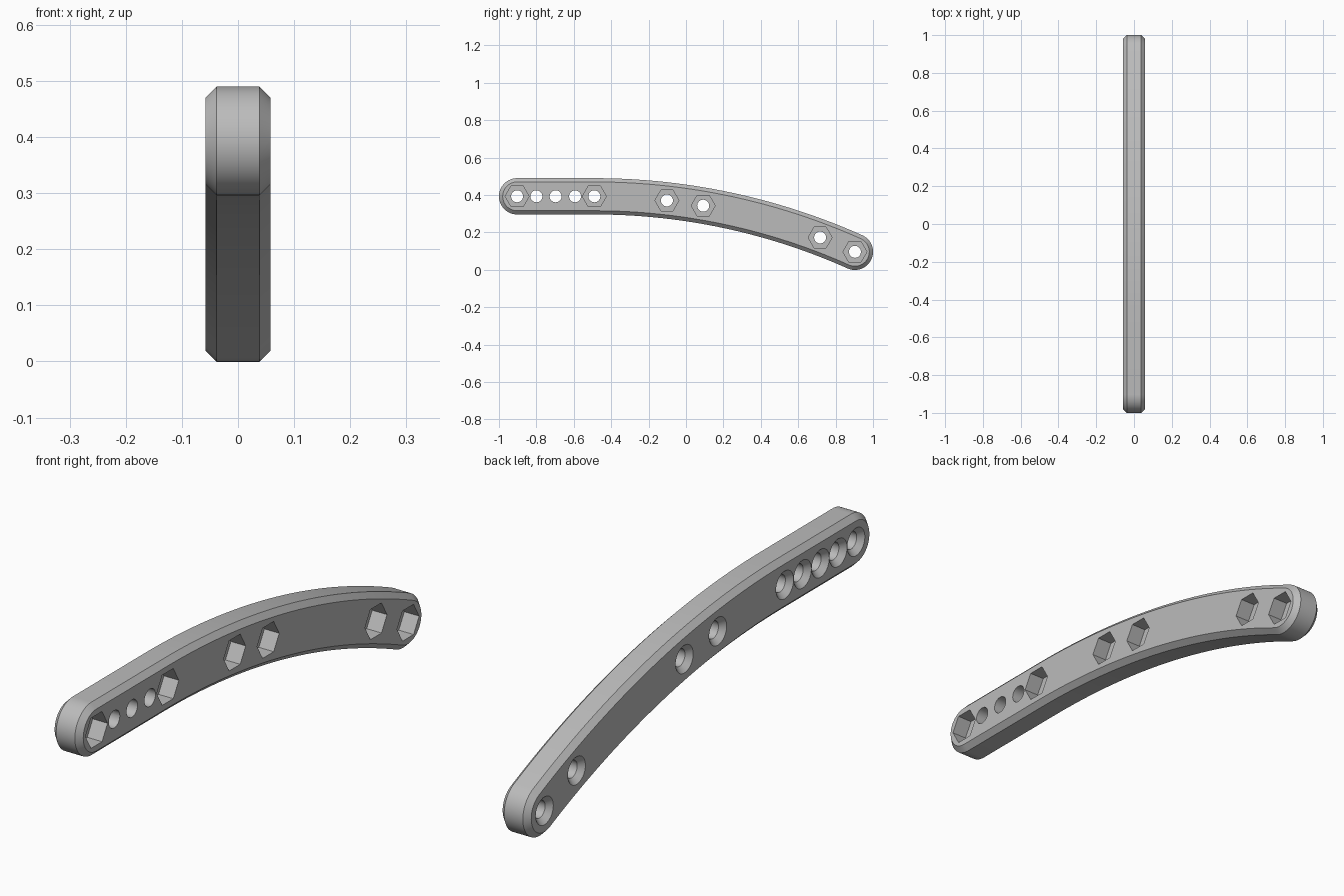
import bpy, bmesh
from math import pi, sin, cos, asin, sqrt

cube = bpy.data.objects.get("Cube")
if cube:
    bpy.data.objects.remove(cube, do_unlink=True)

HALF_X, HALF_W, CHAMFER = 0.058, 0.097, 0.02
END_Y, MID_Z = 0.903, 0.393          # end centres and height of the straight part
BEND_Y, RADIUS = -0.49, 3.418        # where the bend starts and its radius
BEND = asin((END_Y - BEND_Y) / RADIUS)


def centre_z(y):
    """Height of the bar's centreline."""
    if y <= BEND_Y:
        return MID_Z
    return MID_Z - RADIUS + sqrt(RADIUS ** 2 - (y - BEND_Y) ** 2)


def arc(cy, cz, r, start, end, steps):
    angles = [start + (end - start) * i / steps for i in range(steps + 1)]
    return [(cy + r * cos(a), cz + r * sin(a)) for a in angles]


def outline(r):
    """Side outline of the bar at distance r from its centreline."""
    tilt = pi / 2 - BEND
    pivot_z = MID_Z - RADIUS
    points = arc(-END_Y, MID_Z, r, 1.5 * pi, 0.5 * pi, 32)
    points += arc(BEND_Y, pivot_z, RADIUS + r, pi / 2, tilt, 40)
    points += arc(END_Y, centre_z(END_Y), r, tilt, tilt - pi, 32)[1:-1]
    points += arc(BEND_Y, pivot_z, RADIUS - r, tilt, pi / 2, 40)
    return points


def loft(bm, sections):
    """Closed solid through (x, points) sections with equal point counts."""
    rings = [[bm.verts.new((x, y, z)) for y, z in pts] for x, pts in sections]
    n = len(rings[0])
    for a, b in zip(rings, rings[1:]):
        for i in range(n):
            j = (i + 1) % n
            bm.faces.new((a[i], a[j], b[j], b[i]))
    bm.faces.new(rings[0])
    bm.faces.new(rings[-1])


def make_object(name, bm):
    bmesh.ops.recalc_face_normals(bm, faces=bm.faces)
    mesh = bpy.data.meshes.new(name)
    bm.to_mesh(mesh)
    bm.free()
    obj = bpy.data.objects.new(name, mesh)
    bpy.context.collection.objects.link(obj)
    return obj


def polygon(y, r, sides):
    return arc(y, centre_z(y), r, 0, 2 * pi, sides)[:-1]


# Bar body with chamfered rims
bm = bmesh.new()
inner, outer = outline(HALF_W - CHAMFER), outline(HALF_W)
loft(bm, [(-HALF_X, inner), (CHAMFER - HALF_X, outer),
          (HALF_X - CHAMFER, outer), (HALF_X, inner)])
bar = make_object("curved_bar", bm)

nut_holes = [-END_Y, BEND_Y, -0.102, 0.092, 0.717, END_Y]
plain_holes = [-0.8, -0.697, -0.593]

# Countersunk screw holes
bm = bmesh.new()
for y in nut_holes + plain_holes:
    profile = [(-0.08, 0.051), (-HALF_X, 0.051), (-0.038, 0.032), (0.08, 0.032)]
    loft(bm, [(x, polygon(y, r, 32)) for x, r in profile])
screw_holes = make_object("screw_hole_cutter", bm)

# Hexagonal nut pockets
bm = bmesh.new()
for y in nut_holes:
    loft(bm, [(x, polygon(y, 0.064, 6)) for x in (-0.002, 0.08)])
nut_pockets = make_object("nut_pocket_cutter", bm)

# Cut the holes, then remove the cutters
bpy.ops.object.select_all(action='DESELECT')
bpy.context.view_layer.objects.active = bar
bar.select_set(True)
for cutter in (screw_holes, nut_pockets):
    cutter.hide_render = True
    mod = bar.modifiers.new(cutter.name, 'BOOLEAN')
    mod.operation = 'DIFFERENCE'
    mod.solver = 'EXACT'
    mod.object = cutter
    bpy.ops.object.modifier_apply(modifier=mod.name)
    bpy.data.objects.remove(cutter, do_unlink=True)

# Single grey material
grey = bpy.data.materials.new("plain_grey")
grey.use_nodes = True
colour = (0.5, 0.5, 0.5, 1)
grey.diffuse_color = colour
grey.node_tree.nodes["Principled BSDF"].inputs["Base Color"].default_value = colour
bar.data.materials.clear()
bar.data.materials.append(grey)
bpy.ops.object.shade_smooth_by_angle(angle=pi / 6)
